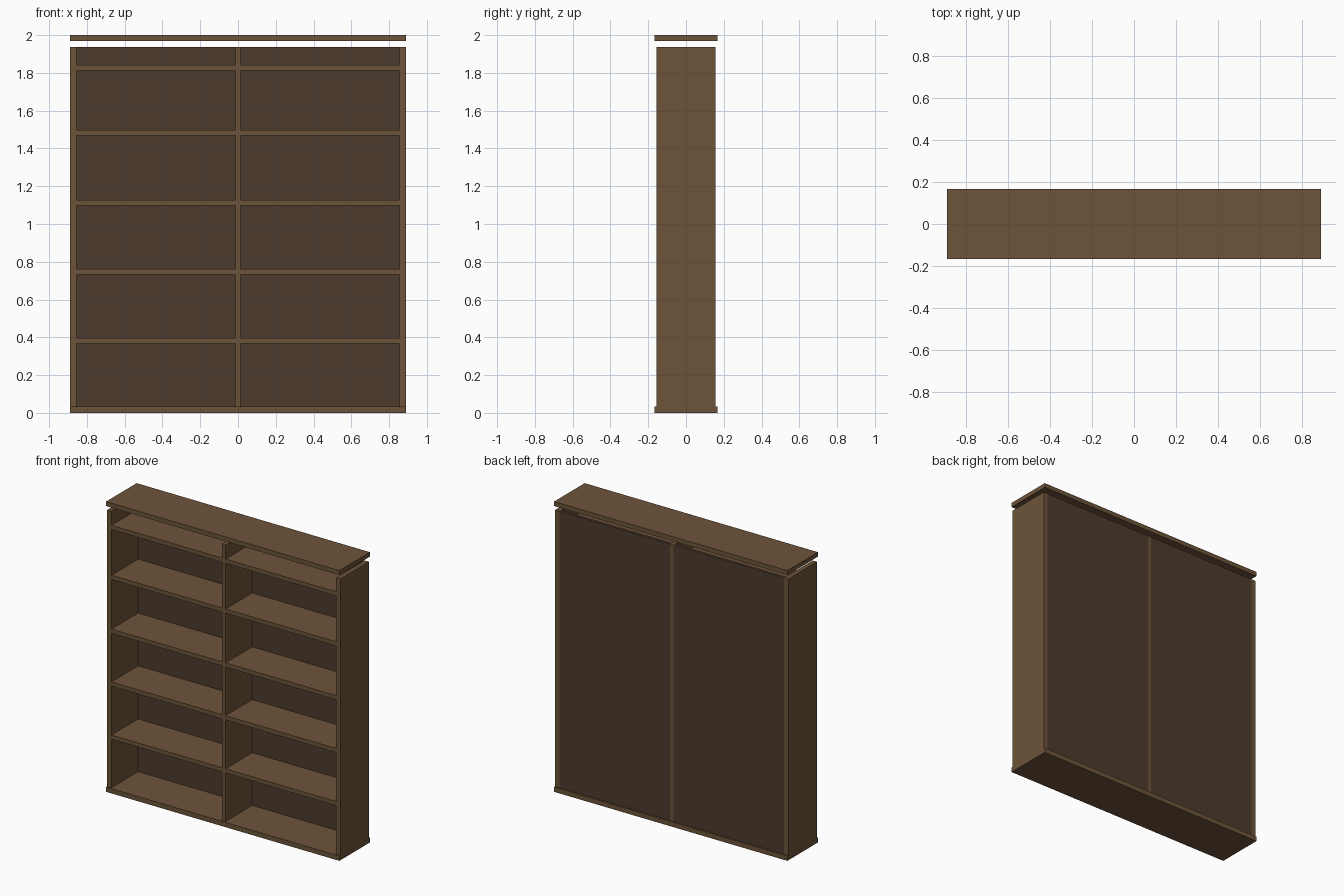
import bpy

if "Cube" in bpy.data.objects:
    bpy.data.objects.remove(bpy.data.objects["Cube"])


def material(name, rgb):
    m = bpy.data.materials.new(name)
    m.diffuse_color = (*rgb, 1.0)
    m.use_nodes = True
    m.node_tree.nodes["Principled BSDF"].inputs["Base Color"].default_value = m.diffuse_color
    return m


WOOD = material("brown wood", (0.153, 0.087, 0.042))
DARK = material("dark wood", (0.074, 0.044, 0.027))


def board(name, x, y, z, mat=WOOD):
    """Box given as (min, max) along each axis."""
    (x0, x1), (y0, y1), (z0, z1) = x, y, z
    v = [(a, b, c) for a in (x0, x1) for b in (y0, y1) for c in (z0, z1)]
    f = [(0, 1, 3, 2), (4, 6, 7, 5), (0, 4, 5, 1),
         (2, 3, 7, 6), (0, 2, 6, 4), (1, 5, 7, 3)]
    me = bpy.data.meshes.new(name)
    me.from_pydata(v, [], f)
    me.materials.append(mat)
    ob = bpy.data.objects.new(name, me)
    bpy.context.collection.objects.link(ob)
    return ob


W = 0.889           # half width
T = 0.033           # board thickness
D = 0.156           # half depth of the uprights
CAP = 0.166         # half depth of base and top
TOP = 1.938         # top of the uprights
IN = W - T          # inner face of the sides
DIV = 0.014         # half thickness of the divider

# base and floating top board
board("base_board", (-W, W), (-CAP, CAP), (0, T))
board("top_board", (-W, W), (-CAP, CAP), (2 - 0.031, 2))

# uprights
board("left_side", (-W, -IN), (-D, D), (T, TOP))
board("right_side", (IN, W), (-D, D), (T, TOP))
board("centre_divider", (-DIV, DIV), (-D, D), (T, TOP))

# back panels and shelves in each bay
for side, x in (("left", (-IN, -DIV)), ("right", (DIV, IN))):
    board(f"{side}_back_panel", x, (0.135, D - 0.0005), (T, TOP), DARK)
    for i, z in enumerate((0.396, 0.762, 1.126, 1.497, 1.841)):
        board(f"{side}_shelf_{i + 1}", x, (-D + 0.001, 0.135),
              (z - 0.029, z))
